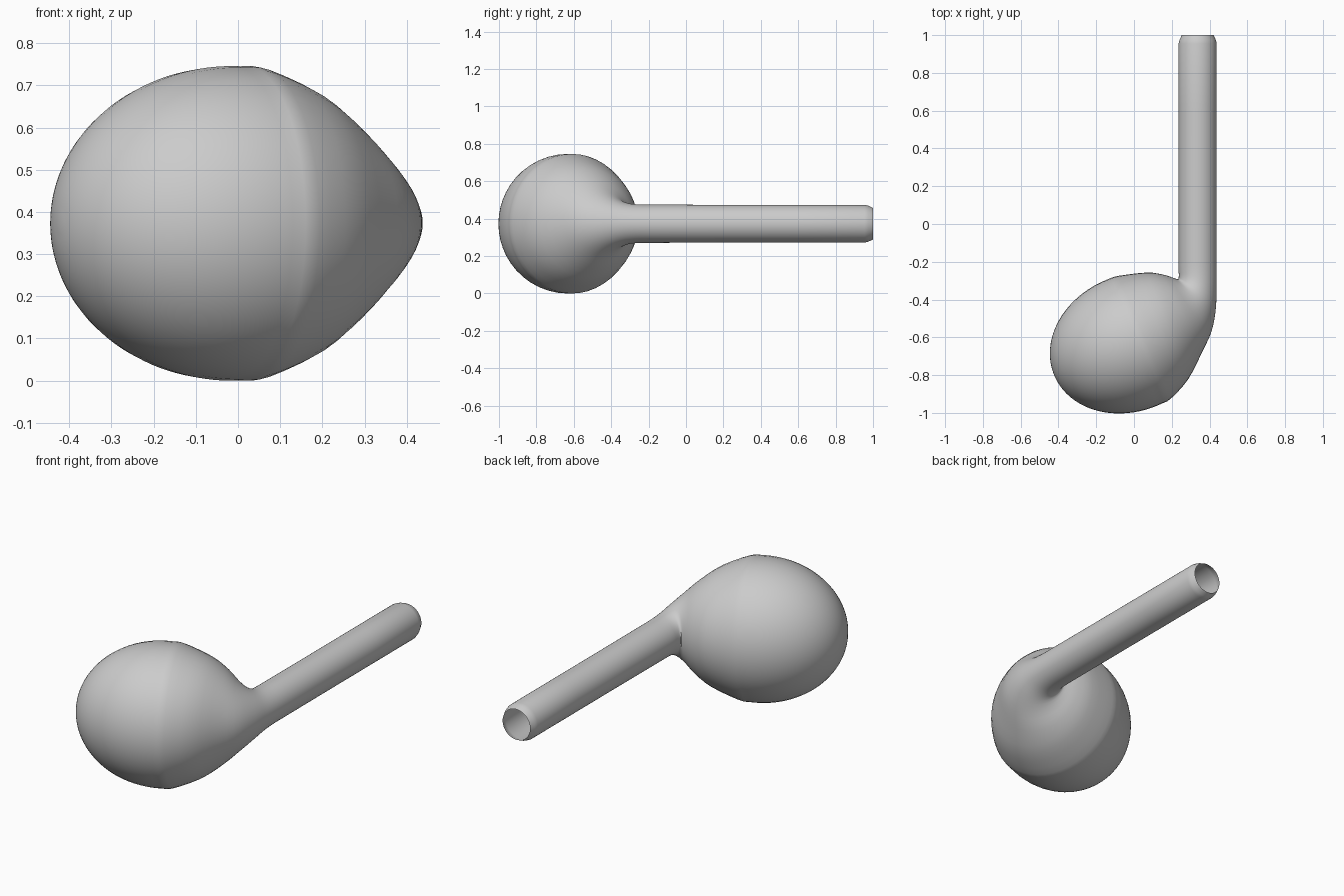
import bpy, bmesh, math
from mathutils import Vector

if "Cube" in bpy.data.objects:
    bpy.data.objects.remove(bpy.data.objects["Cube"])

SIDES = 48
ZC = 0.373

# Bulb: tilted ellipsoid, each station = inner-bend point, outer-bend point, half height
centre = Vector((-0.015, -0.63))
tilt = math.radians(23)
axis = Vector((math.cos(tilt), math.sin(tilt)))
side = Vector((-axis.y, axis.x))
stations = []
for deg in range(178, 79, -7):
    t = math.radians(deg)
    mid = centre + axis * 0.442 * math.cos(t)
    r = side * 0.359 * math.sin(t)
    stations.append((mid + r, mid - r, 0.373 * math.sin(t)))

# Shoulder and neck: sections fan round the bend into the tube
for ux, uy, lx, ly, h in [
    (0.067, -0.257, 0.285, -0.825, 0.312),
    (0.150, -0.267, 0.360, -0.680, 0.242),
    (0.200, -0.282, 0.410, -0.570, 0.178),
    (0.232, -0.292, 0.432, -0.460, 0.135),
    (0.237, -0.275, 0.437, -0.360, 0.111),
    (0.236, -0.240, 0.438, -0.270, 0.103),
    (0.236, -0.180, 0.438, -0.190, 0.102),
]:
    stations.append((Vector((ux, uy)), Vector((lx, ly)), h))


def spline(a, b, c, d, t):
    return 0.5 * (2 * b + (c - a) * t + (2 * a - 5 * b + 4 * c - d) * t * t
                  + (3 * b - 3 * c + d - a) * t ** 3)


# Smooth the stations into a denser run of sections
sections = []
last = len(stations) - 1
for i in range(last):
    quad = [stations[min(max(i + k, 0), last)] for k in (-1, 0, 1, 2)]
    for s in range(3):
        sections.append(tuple(spline(*[q[j] for q in quad], s / 3) for j in range(3)))
sections.append(stations[-1])

# Straight tube with a tapered open mouth
for y, r in [(0.2, 0.101), (0.6, 0.101), (0.955, 0.101), (0.975, 0.096), (1.0, 0.084)]:
    sections.append((Vector((0.337 - r, y)), Vector((0.337 + r, y)), r))

# Skin the sections
bm = bmesh.new()
rings = []
for u, l, h in sections:
    mid, half = (u + l) / 2, (u - l) / 2
    ring = []
    for k in range(SIDES):
        a = 2 * math.pi * k / SIDES
        p = mid + half * math.cos(a)
        ring.append(bm.verts.new((p.x, p.y, ZC + h * math.sin(a))))
    rings.append(ring)
for r0, r1 in zip(rings, rings[1:]):
    for k in range(SIDES):
        n = (k + 1) % SIDES
        bm.faces.new((r0[k], r0[n], r1[n], r1[k]))
bm.faces.new(rings[0])
bmesh.ops.recalc_face_normals(bm, faces=bm.faces)

mesh = bpy.data.meshes.new("bulb_with_tube")
bm.to_mesh(mesh)
bm.free()
obj = bpy.data.objects.new("bulb_with_tube", mesh)
bpy.context.collection.objects.link(obj)
bpy.context.view_layer.objects.active = obj
obj.select_set(True)
bpy.ops.object.shade_smooth_by_angle(angle=math.radians(40))
